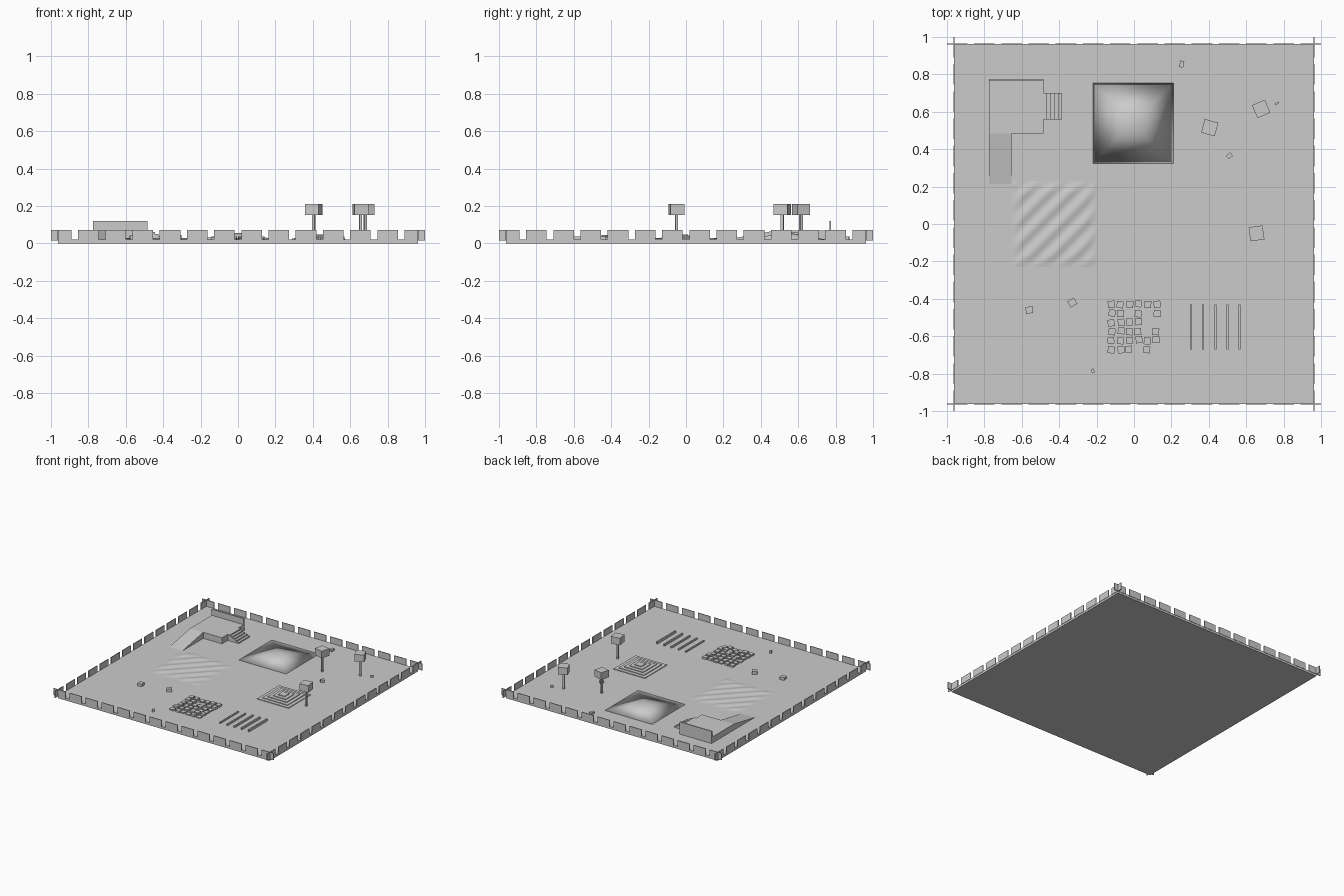
import bpy, bmesh, math, random
from mathutils import Matrix, Vector

cube = bpy.data.objects.get("Cube")
if cube:
    bpy.data.objects.remove(cube, do_unlink=True)

random.seed(4)
GROUND = 0.02   # height of the ground surface
EDGE = 0.963    # half width of the ground

grey = bpy.data.materials.new("plain grey")
grey.use_nodes = True
grey.diffuse_color = (0.6, 0.6, 0.6, 1)
bsdf = grey.node_tree.nodes["Principled BSDF"]
bsdf.inputs["Base Color"].default_value = (0.6, 0.6, 0.6, 1)
bsdf.inputs["Roughness"].default_value = 0.9


def finish(name, bm, smooth=False):
    bmesh.ops.recalc_face_normals(bm, faces=bm.faces)
    for f in bm.faces:
        f.smooth = smooth
    mesh = bpy.data.meshes.new(name)
    bm.to_mesh(mesh)
    bm.free()
    mesh.materials.append(grey)
    obj = bpy.data.objects.new(name, mesh)
    bpy.context.collection.objects.link(obj)
    return obj


def add_box(bm, x, y, z0, z1, sx, sy, angle=0.0):
    """Add a box standing from z0 to z1, turned about z by angle in degrees."""
    m = (Matrix.Translation((x, y, (z0 + z1) / 2))
         @ Matrix.Rotation(math.radians(angle), 4, 'Z')
         @ Matrix.Diagonal((sx, sy, z1 - z0, 1)))
    bmesh.ops.create_cube(bm, size=1, matrix=m)


def box(name, *args):
    bm = bmesh.new()
    add_box(bm, *args)
    return finish(name, bm)


def span(name, x0, x1, y0, y1, z0, z1):
    return box(name, (x0 + x1) / 2, (y0 + y1) / 2, z0, z1, x1 - x0, y1 - y0)


def prism(name, profile, offset):
    """Extrude a closed profile of points along offset."""
    bm = bmesh.new()
    face = bm.faces.new([bm.verts.new(p) for p in profile])
    new = bmesh.ops.extrude_face_region(bm, geom=[face], use_keep_orig=True)["geom"]
    bmesh.ops.translate(bm, vec=offset,
                        verts=[v for v in new if isinstance(v, bmesh.types.BMVert)])
    return finish(name, bm)


# Ground slab
span("ground", -EDGE, EDGE, -EDGE, EDGE, 0, GROUND)

# Fence panels, with gaps, on all four sides and crossing at the corners
PANEL, COUNT = 0.11, 14
pitch = (2 - PANEL) / (COUNT - 1)
for side in range(4):
    bm = bmesh.new()
    for i in range(COUNT):
        add_box(bm, -1 + PANEL / 2 + i * pitch, -EDGE, 0.016, 0.072, PANEL, 0.006)
    bmesh.ops.rotate(bm, verts=bm.verts, cent=(0, 0, 0),
                     matrix=Matrix.Rotation(side * math.pi / 2, 3, 'Z'))
    finish(("front", "left", "back", "right")[side] + "_fence", bm)

# Raised platform with back wall, ramp and stairs
DECK = 0.07
span("platform", -0.775, -0.485, 0.485, 0.775, GROUND, DECK)
span("platform_back_wall", -0.775, -0.485, 0.766, 0.775, GROUND, 0.12)
prism("ramp", [(-0.775, 0.215, GROUND), (-0.775, 0.485, GROUND), (-0.775, 0.485, DECK)],
      (0.12, 0, 0))
STEPS = 5
profile = [(-0.485, 0.56, GROUND)]
for i in range(STEPS):
    z = DECK - (DECK - GROUND) * i / STEPS
    profile += [(-0.485 + 0.02 * i, 0.56, z), (-0.485 + 0.02 * (i + 1), 0.56, z)]
profile.append((-0.385, 0.56, GROUND))
prism("stairs", profile, (0, 0.14, 0))

# Low pyramid mound
bm = bmesh.new()
bmesh.ops.create_cone(bm, segments=4, radius1=0.215 * math.sqrt(2), radius2=0.02, depth=0.037,
                      cap_ends=True,
                      matrix=Matrix.Translation((-0.005, 0.538, GROUND + 0.0185))
                      @ Matrix.Rotation(math.pi / 4, 4, 'Z'))
finish("mound", bm, smooth=True)

# Patch of diagonal ripples fading out at its rim
bm = bmesh.new()
bmesh.ops.create_grid(bm, x_segments=44, y_segments=44, size=0.23)
for v in bm.verts:
    rim = max(abs(v.co.x), abs(v.co.y)) / 0.23
    fade = min(1, (1 - rim) * 4)
    v.co.z = 0.0005 + 0.004 * fade * (1 + math.sin((v.co.x - v.co.y) * 2 * math.pi / 0.12))
    v.co += Vector((-0.425, 0, GROUND))
finish("ripple_patch", bm, smooth=True)

# Stepped square terrace
bm = bmesh.new()
for i in range(5):
    add_box(bm, 0.43, -0.02, GROUND, GROUND + 0.0055 * (i + 1),
            0.285 - 0.056 * i, 0.285 - 0.056 * i)
finish("stepped_terrace", bm)

# Bed of uneven cobbles
bm = bmesh.new()
for i in range(6):
    for j in range(6):
        add_box(bm, (i - 2.5) * 0.048 + random.uniform(-0.004, 0.004),
                -0.55 + (j - 2.5) * 0.048 + random.uniform(-0.004, 0.004),
                GROUND, GROUND + random.uniform(0.006, 0.018),
                0.036, 0.036, random.uniform(-8, 8))
finish("cobbles", bm)

# Row of low bars that rise to one side
for i in range(5):
    box(f"bar_{i + 1}", 0.305 + 0.065 * i, -0.55, GROUND, GROUND + 0.010 + 0.002 * i, 0.011, 0.24)

# Block trees: x, y, turn
for n, (x, y, turn) in enumerate([(0.405, 0.515, -15), (0.68, 0.615, 23), (0.655, -0.05, 8)], 1):
    box(f"tree_trunk_{n}", x, y, GROUND, 0.155, 0.015, 0.015, turn)
    box(f"tree_crown_{n}", x, y, 0.152, 0.21, 0.075, 0.075, turn)

# Loose rocks: x, y, width, depth, height, turn
rocks = [(0.255, 0.855, 0.022, 0.035, 0.016, -10), (0.51, 0.365, 0.03, 0.024, 0.02, 40),
         (0.765, 0.645, 0.02, 0.011, 0.016, 25), (-0.56, -0.46, 0.038, 0.036, 0.022, 8),
         (-0.33, -0.42, 0.04, 0.038, 0.025, 30), (-0.22, -0.785, 0.015, 0.022, 0.02, 25)]
for n, (x, y, w, d, h, turn) in enumerate(rocks, 1):
    box(f"rock_{n}", x, y, GROUND, GROUND + h, w, d, turn)
